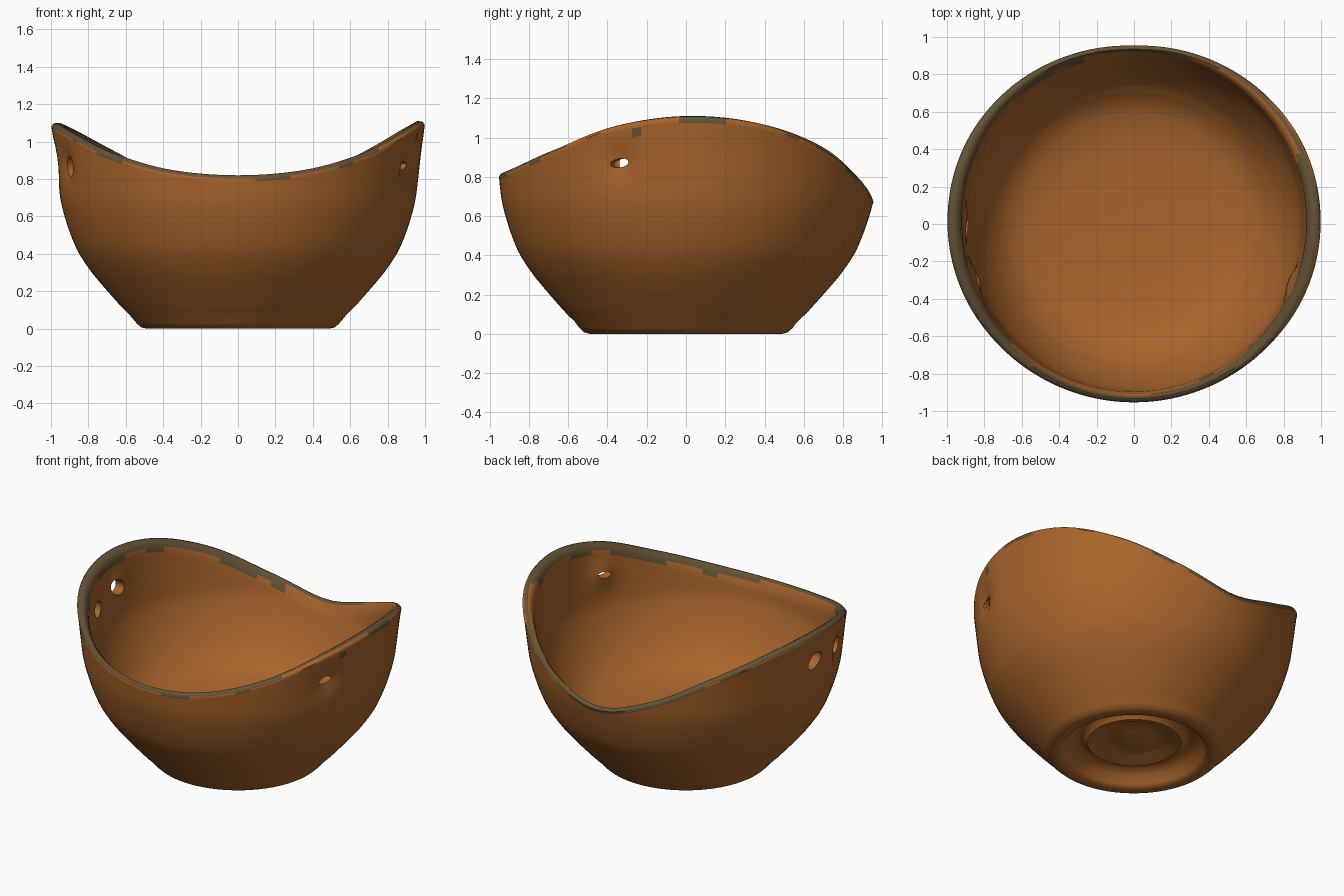
import bpy, bmesh, math
from mathutils import Vector

cube = bpy.data.objects.get("Cube")
if cube:
    bpy.data.objects.remove(cube, do_unlink=True)


def material(name, rgb):
    m = bpy.data.materials.new(name)
    m.use_nodes = True
    m.diffuse_color = (*rgb, 1)
    m.node_tree.nodes["Principled BSDF"].inputs["Base Color"].default_value = (*rgb, 1)
    return m


clay = material("terracotta clay", (0.4, 0.13, 0.025))
glaze = material("grey brown rim", (0.13, 0.085, 0.036))


def cubic(a, b, c, d, t):
    return b + 0.5 * t * (c - a + t * (2 * a - 5 * b + 4 * c - d + t * (3 * (b - c) + d - a)))


def lookup(table, z):
    """Smooth radius at height z from (radius, height) pairs."""
    last = len(table) - 1
    i = 0
    while i < last - 1 and z > table[i + 1][1]:
        i += 1
    t = (z - table[i][1]) / (table[i + 1][1] - table[i][1])
    return cubic(*(table[min(max(i + k, 0), last)][0] for k in (-1, 0, 1, 2)), min(t, 1))


# Saddle-shaped rim heights, evenly spaced round the bowl from +x
RIM = [1.11, 1.07, 0.945, 0.79, 0.69, 0.79, 0.955, 1.07,
       1.1, 1.05, 0.94, 0.85, 0.82, 0.85, 0.94, 1.06]


def rim_height(a):
    f = a / math.tau * len(RIM)
    i = int(f)
    return cubic(*(RIM[(i + k) % len(RIM)] for k in (-1, 0, 1, 2)), f - i)


# Profiles as (radius, height)
UNDERSIDE = [(0, 0.09), (0.05, 0.078), (0.09, 0.085), (0.14, 0.1), (0.2, 0.092), (0.25, 0.068),
             (0.285, 0.062), (0.305, 0.09), (0.34, 0.1), (0.4, 0.065), (0.43, 0.02),
             (0.445, 0.002), (0.49, 0), (0.52, 0.008)]
OUTER = [(0.543, 0.03), (0.618, 0.11), (0.698, 0.2), (0.782, 0.3), (0.855, 0.41), (0.905, 0.53),
         (0.945, 0.67), (0.963, 0.8), (0.98, 0.95), (1, 1.11)]
INNER = [(0.67, 0.29), (0.735, 0.35), (0.785, 0.42), (0.83, 0.5), (0.865, 0.58),
         (0.895, 0.67), (0.912, 0.8), (0.93, 0.95), (0.95, 1.11)]
FLOOR = [(0.59, 0.25), (0.45, 0.22), (0.25, 0.203), (0, 0.2)]

# Cord holes: angle, height, half width, half height, tilt
HOLES = [(-21, 0.87, 0.052, 0.023, 0.15),
         (180, 0.89, 0.072, 0.05, 0.5),
         (199, 0.865, 0.055, 0.055, -0.4)]
SEGMENTS, OUT_ROWS, IN_ROWS = 128, 24, 18


def section(a):
    """Half-section of the bowl at angle a, from under centre to floor centre."""
    h = rim_height(a)
    side = math.cos(a) ** 2
    lip = 0.045 + 0.034 * side
    pts = list(UNDERSIDE)
    for i in range(OUT_ROWS):
        z = 0.03 + (h - 0.065) * i / (OUT_ROWS - 1)
        pts.append((lookup(OUTER, z), z))
    R = lookup(OUTER, h)
    pts += [(R - 0.002, h - 0.018), (R - 0.014, h - 0.003), (R - lip * 0.5, h),
            (R - lip * 0.8, h - 0.014), (R - lip, h - 0.04)]
    for i in range(IN_ROWS):
        z = h - 0.07 + (0.36 - h) * i / (IN_ROWS - 1)
        pts.append((lookup(INNER, z) - 0.027 * side * (z / h) ** 3, z))
    return pts + FLOOR


def dent(a, z):
    """Inward dimple around each cord hole."""
    total = 0
    for deg, hz, *_ in HOLES:
        da = (a - math.radians(deg) + math.pi) % math.tau - math.pi
        total += 0.03 * math.exp(-(da * da + (z - hz) ** 2) / 0.006)
    return total


def glazed(k, a):
    """Whether lip row k (counted from outside to inside) is glazed at angle a."""
    wear = math.sin(5 * a + 1.5) + math.sin(13 * a + 1)
    bare_inside = 0.3 < a < 1.85 or 3.9 < a < 4.8
    if k == 0:
        return wear > 0.9 or 1.2 < a < 2.3
    if k == 1:
        return wear > 0.9 or math.cos(a) < 0.75
    if k == 3:
        return not 0.35 < a < 1.2
    if k == 4:
        return not bare_inside
    if k == 5:
        return wear < 0 and not bare_inside
    return k == 2


# Bowl body, leaning very slightly backward
bm = bmesh.new()
rings = []
for s in range(SEGMENTS):
    a = math.tau * s / SEGMENTS
    ring = []
    for r, z in section(a):
        if z > 0.5:
            r -= dent(a, z)
        ring.append(bm.verts.new((r * math.cos(a), r * math.sin(a) + 0.012 * z, z)))
    rings.append(ring)

# Faces, with a worn glaze on the lip and one stray fleck below it
lip_start = len(UNDERSIDE) + OUT_ROWS - 1
spot = Vector((0.96, -0.24, 1.01))
for s, ring in enumerate(rings):
    nxt = rings[(s + 1) % SEGMENTS]
    a = math.tau * s / SEGMENTS
    for j in range(len(ring) - 1):
        f = bm.faces.new((ring[j], nxt[j], nxt[j + 1], ring[j + 1]))
        fleck = j < lip_start and (f.calc_center_median() - spot).length < 0.03
        f.material_index = int(fleck or glazed(j - lip_start, a))
bmesh.ops.remove_doubles(bm, verts=bm.verts, dist=1e-5)
bmesh.ops.recalc_face_normals(bm, faces=bm.faces)
mesh = bpy.data.meshes.new("bowl")
bm.to_mesh(mesh)
bm.free()
mesh.materials.append(clay)
mesh.materials.append(glaze)
bowl = bpy.data.objects.new("bowl", mesh)
bpy.context.collection.objects.link(bowl)

# Cord holes cut through the wall
cutters = []
for deg, z, w, h, tilt in HOLES:
    a = math.radians(deg)
    bpy.ops.mesh.primitive_uv_sphere_add(
        segments=12, ring_count=8, radius=1,
        location=(0.91 * math.cos(a), 0.91 * math.sin(a), z), rotation=(tilt, 0, a))
    cutter = bpy.context.object
    cutter.name = "hole_cutter"
    cutter.scale = (0.2, w, h)
    cutter.hide_render = True
    cutters.append(cutter)
    mod = bowl.modifiers.new("cord_hole", 'BOOLEAN')
    mod.operation = 'DIFFERENCE'
    mod.solver = 'EXACT'
    mod.object = cutter

bpy.ops.object.select_all(action='DESELECT')
bowl.select_set(True)
bpy.context.view_layer.objects.active = bowl
for mod in list(bowl.modifiers):
    bpy.ops.object.modifier_apply(modifier=mod.name)
for cutter in cutters:
    bpy.data.objects.remove(cutter, do_unlink=True)
bpy.ops.object.shade_smooth_by_angle(angle=math.radians(50))
